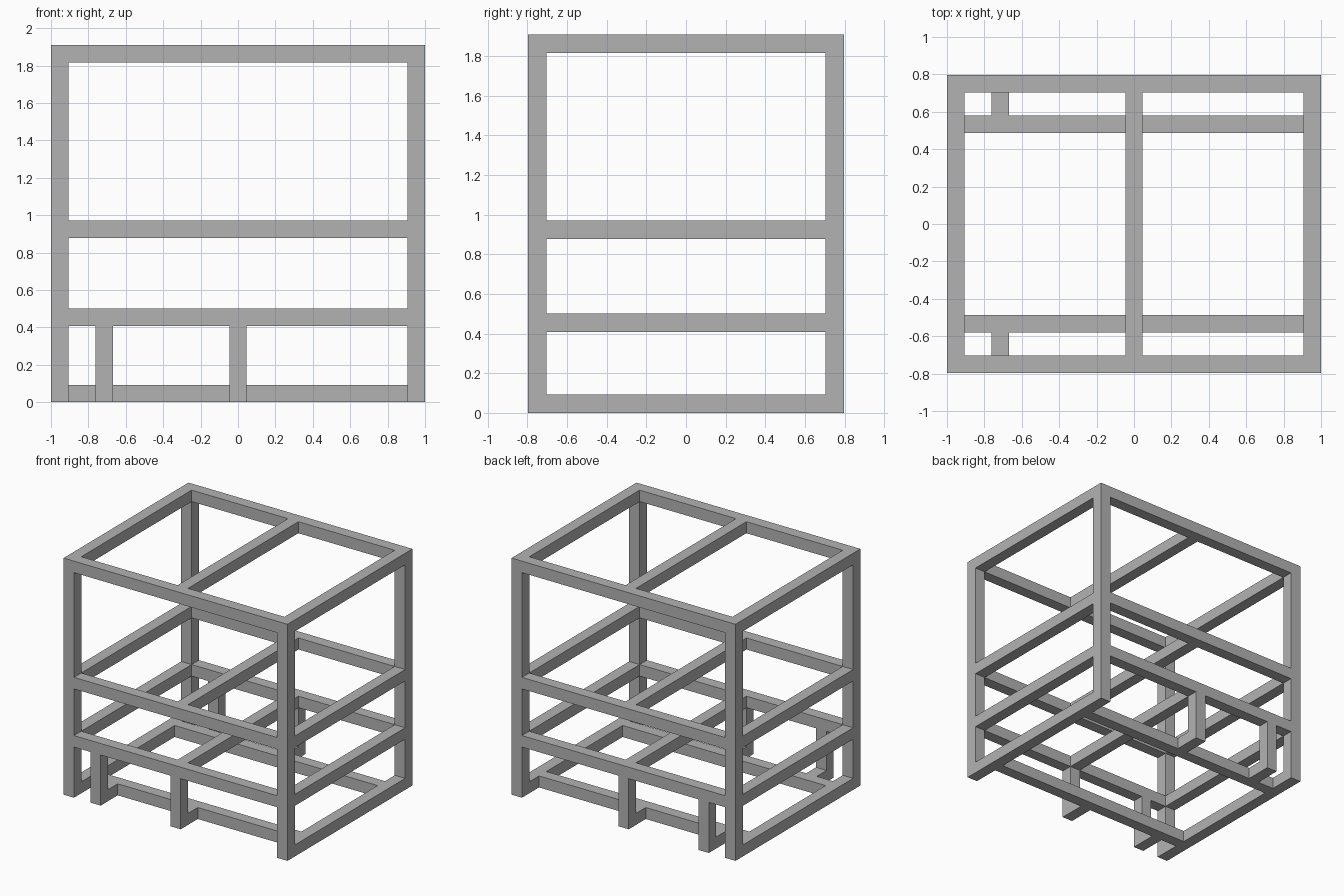
import bpy

# Remove the default cube
cube = bpy.data.objects.get("Cube")
if cube:
    bpy.data.objects.remove(cube, do_unlink=True)

# Overall half sizes, height and beam thickness
HX, HY, H, T = 1.0, 0.797, 1.91, 0.093
PX, PY = HX - T / 2, HY - T / 2      # centre lines of the outer beams
LEVELS = [0.455, 0.925, H - T / 2]   # centre heights of the upper frames
LOW = T / 2                          # centre height of the base rails
RAIL_Y = 0.533                       # inset of the long base rails
LEG_X = -0.715

steel = bpy.data.materials.new("grey_steel")
steel.use_nodes = True
COLOR = (0.45, 0.45, 0.45, 1)
steel.diffuse_color = COLOR
steel.node_tree.nodes["Principled BSDF"].inputs["Base Color"].default_value = COLOR


def beam(name, center, size):
    """Square-section bar given by its centre and full size."""
    bpy.ops.mesh.primitive_cube_add(size=1, location=center)
    ob = bpy.context.object
    ob.name = name
    ob.scale = size
    bpy.ops.object.transform_apply(location=False, rotation=False, scale=True)
    ob.data.materials.append(steel)


SIDES = {"left": 1, "right": -1}
ENDS = {"front": -1, "back": 1}
LONG_X, LONG_Y = 2 * (HX - T), 2 * (HY - T)

# Corner posts
for side, sx in SIDES.items():
    for end, sy in ENDS.items():
        beam(f"{end}_{side}_post", (sx * PX, sy * PY, H / 2), (T, T, H))

# Upper frames, each with a middle crossbar
for i, z in enumerate(LEVELS, 1):
    for end, sy in ENDS.items():
        beam(f"{end}_rail_{i}", (0, sy * PY, z), (LONG_X, T, T))
    for side, sx in SIDES.items():
        beam(f"{side}_rail_{i}", (sx * PX, 0, z), (T, LONG_Y, T))
    beam(f"middle_crossbar_{i}", (0, 0, z), (T, LONG_Y, T))

# Base side rails
for side, sx in SIDES.items():
    beam(f"{side}_base_rail", (sx * PX, 0, LOW), (T, LONG_Y, T))

# Inset base rails with short legs tied to them
leg_height = LEVELS[0] - T / 2
inner, outer = RAIL_Y + T / 2, HY - T
for end, sy in ENDS.items():
    beam(f"{end}_base_rail", (0, sy * RAIL_Y, LOW), (LONG_X, T, T))
    for label, x in (("middle", 0), ("offset", LEG_X)):
        beam(f"{end}_{label}_leg", (x, sy * PY, leg_height / 2), (T, T, leg_height))
        beam(f"{end}_{label}_tie", (x, sy * (inner + outer) / 2, LOW), (T, outer - inner, T))
